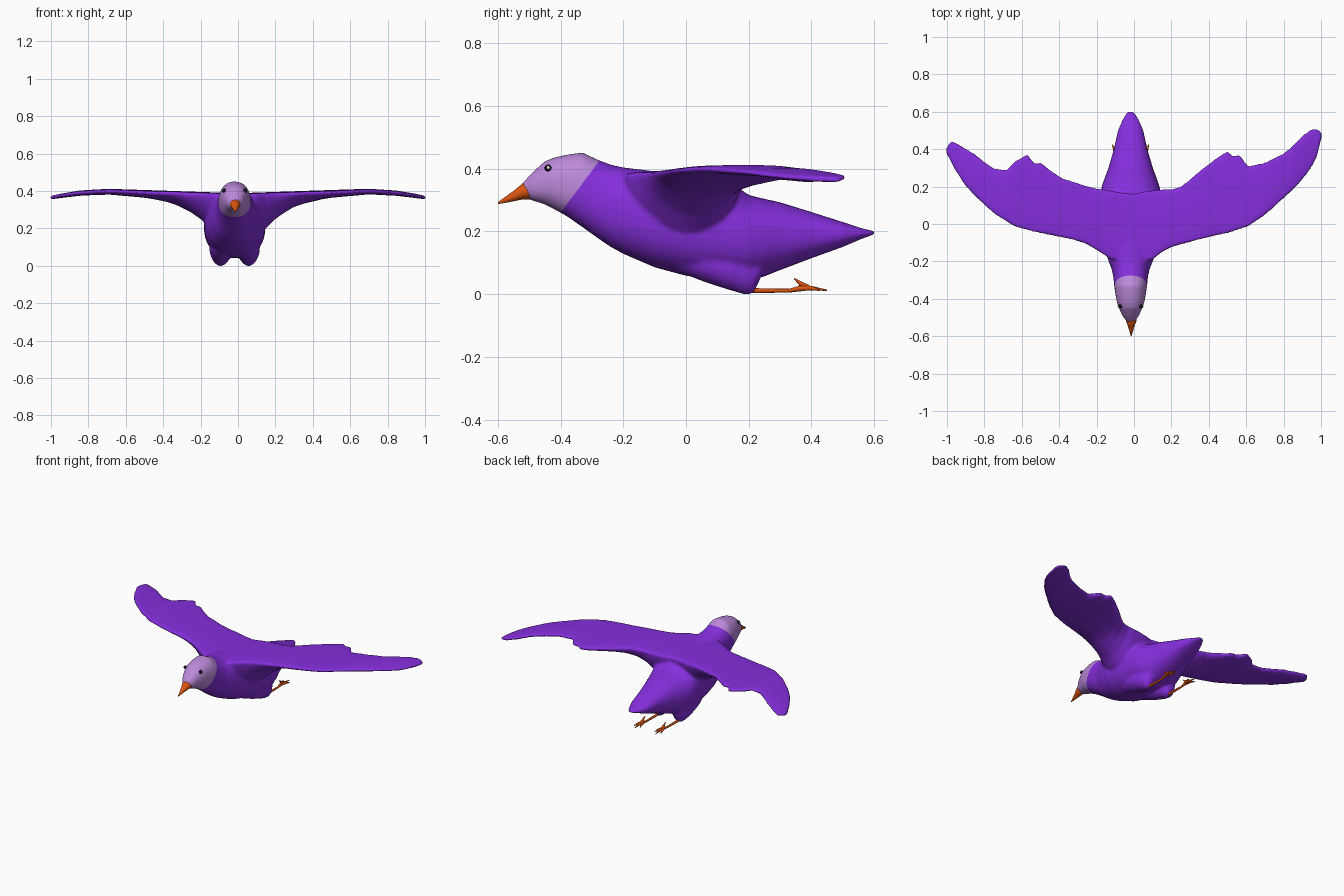
import bpy, bmesh, math
from mathutils import Vector

if "Cube" in bpy.data.objects:
    bpy.data.objects.remove(bpy.data.objects["Cube"])

AXIS = -0.018  # the body sits slightly left of centre


def material(name, rgb):
    m = bpy.data.materials.new(name)
    m.diffuse_color = (*rgb, 1)
    m.use_nodes = True
    m.node_tree.nodes["Principled BSDF"].inputs["Base Color"].default_value = m.diffuse_color
    return m


PURPLE = material("purple_feathers", (0.235, 0.028, 0.72))
LILAC = material("lilac_head", (0.50, 0.25, 0.70))
ORANGE = material("orange_beak", (0.70, 0.09, 0.006))
BLACK = material("black_eye", (0.01, 0.005, 0.015))
WHITE = material("white_glint", (0.85, 0.85, 0.85))


def loft(bm, rings):
    """Skin a list of closed rings and cap both ends."""
    vs = [[bm.verts.new(p) for p in r] for r in rings]
    n = len(vs[0])
    for a, b in zip(vs, vs[1:]):
        for i in range(n):
            j = (i + 1) % n
            bm.faces.new((a[i], a[j], b[j], b[i]))
    bm.faces.new(vs[0][::-1])
    bm.faces.new(vs[-1])


def finish(bm, name, mats):
    bmesh.ops.recalc_face_normals(bm, faces=bm.faces)
    me = bpy.data.meshes.new(name)
    bm.to_mesh(me)
    bm.free()
    ob = bpy.data.objects.new(name, me)
    bpy.context.collection.objects.link(ob)
    for m in mats:
        me.materials.append(m)
    me.shade_smooth()
    return ob


def oval(x, y, top, bottom, half, power=2.0, n=28):
    """Cross-section across the body at a given y."""
    pts = []
    for i in range(n):
        c, s = math.cos(math.tau * i / n), math.sin(math.tau * i / n)
        e = 2 / power
        pts.append((x + half * math.copysign(abs(c) ** e, c), y,
                    (top + bottom) / 2 + (top - bottom) / 2 * math.copysign(abs(s) ** e, s)))
    return pts


def lerp(table, x):
    for (x0, a), (x1, b) in zip(table, table[1:]):
        if x <= x1:
            return a + (b - a) * (x - x0) / (x1 - x0)
    return table[-1][1]


# ---- body: y, top, bottom, half width ----
BODY = [(-.525, .350, .312, .018), (-.49, .388, .298, .045), (-.45, .424, .286, .062),
        (-.42, .436, .270, .073), (-.38, .445, .248, .081), (-.33, .452, .213, .088),
        (-.28, .428, .177, .093), (-.24, .413, .150, .102), (-.20, .404, .128, .118),
        (-.10, .392, .085, .150), (0, .390, .058, .163), (.10, .378, .045, .165),
        (.16, .345, .042, .162), (.20, .316, .044, .155), (.25, .304, .056, .138),
        (.30, .293, .076, .119), (.40, .262, .114, .090), (.50, .230, .150, .068),
        (.56, .210, .176, .043), (.60, .201, .190, .020)]
bm = bmesh.new()
loft(bm, [oval(AXIS, y, t, b, w, 2.25) for y, t, b, w in BODY])

# ---- thigh lobes under the belly ----
for s in (-1, 1):
    loft(bm, [oval(AXIS + s * x, y, t, b, w) for x, y, t, b, w in
              [(.05, -.06, .16, .085, .04), (.065, .06, .17, .038, .065),
               (.073, .14, .16, .012, .062), (.075, .19, .14, -.002, .05),
               (.075, .215, .12, .002, .04), (.075, .24, .12, .055, .03)]])

# ---- wings: span position, leading edge, trailing edge ----
RIGHT = [(0, -.17, .16), (.06, -.20, .175), (.10, -.19, .18), (.15, -.15, .185), (.20, -.125, .185),
         (.25, -.11, .20), (.30, -.098, .24), (.35, -.085, .285), (.45, -.06, .36), (.50, -.05, .39),
         (.53, -.042, .365), (.565, -.03, .372), (.61, -.015, .31), (.70, .045, .33),
         (.80, .135, .38), (.85, .18, .42), (.90, .235, .475), (.95, .30, .51),
         (.98, .36, .51), (1.003, .46, .49)]
LEFT = [(0, -.17, .16), (.08, -.20, .17), (.13, -.185, .18), (.20, -.14, .19), (.26, -.105, .205),
        (.33, -.085, .23), (.38, -.075, .245), (.45, -.06, .29), (.50, -.05, .33), (.53, -.045, .325),
        (.57, -.035, .375), (.64, -.015, .335), (.68, .01, .29), (.75, .055, .30),
        (.80, .10, .335), (.85, .145, .375), (.90, .20, .405), (.95, .275, .435),
        (.98, .33, .445), (1.003, .375, .41)]
TOP = [(0, .388), (.2, .395), (.4, .402), (.7, .412), (.85, .402), (.95, .385), (1.01, .372)]
BOTTOM = [(0, .17), (.1, .17), (.15, .20), (.2, .25), (.25, .285), (.3, .315), (.4, .348),
          (.5, .364), (.7, .382), (.85, .374), (.95, .362), (1.01, .354)]


def wing_ring(side, x, lead, trail, n=32):
    top, bottom = lerp(TOP, x), lerp(BOTTOM, x)
    edge = top - min(.013, (top - bottom) / 2)
    pts = []
    for i in range(n):
        a = math.tau * i / n
        s = math.sin(a)
        z = edge + (top - edge) * s ** .6 if s > 0 else edge - (edge - bottom) * abs(s) ** (1.3 if x < .4 else .8)
        pts.append((side * x, (lead + trail) / 2 + (trail - lead) / 2 * math.cos(a), z))
    return pts


for side, table in ((1, RIGHT), (-1, LEFT)):
    loft(bm, [wing_ring(side, *row) for row in table])
raw = finish(bm, "body_blend", [])

# Fuse body, thighs and wings into one soft skin
rem = raw.modifiers.new("fuse", 'REMESH')
rem.mode = 'VOXEL'
rem.voxel_size = 0.008
smo = raw.modifiers.new("soften", 'SMOOTH')
smo.factor = 0.5
smo.iterations = 5
fused = bpy.data.meshes.new_from_object(raw.evaluated_get(bpy.context.evaluated_depsgraph_get()))
bpy.data.objects.remove(raw)

# Cut the slanted neck line and colour the head in front of it
bm = bmesh.new()
bm.from_mesh(fused)
neck, ahead = Vector((0, -.28, .42)), Vector((0, -.8, .6))
bmesh.ops.bisect_plane(bm, geom=bm.verts[:] + bm.edges[:] + bm.faces[:], plane_co=neck, plane_no=ahead)
for f in bm.faces:
    c = f.calc_center_median()
    f.material_index = int((c - neck).dot(ahead) > 0 and c.y < -.2)
finish(bm, "body_and_wings", [PURPLE, LILAC])

# ---- beak ----
bm = bmesh.new()
loft(bm, [oval(AXIS + .003, y, t, b, w, n=12) for y, t, b, w in
          [(-.495, .352, .302, .030), (-.52, .354, .302, .028), (-.545, .333, .297, .018),
           (-.575, .311, .291, .009), (-.599, .294, .287, .002)]])
finish(bm, "beak", [ORANGE])


# ---- eyes with a small glint ----
def ball(name, loc, r, mat):
    bm = bmesh.new()
    bmesh.ops.create_uvsphere(bm, u_segments=16, v_segments=10, radius=r)
    bmesh.ops.translate(bm, verts=bm.verts, vec=loc)
    finish(bm, name, [mat])


for s, label in ((-1, "left"), (1, "right")):
    ball(label + "_eye", (AXIS + s * .056, -.44, .402), .011, BLACK)
    ball(label + "_eye_glint", (AXIS + s * .064, -.439, .403), .0055, WHITE)


# ---- feet: tapered tubes ----
def tube(name, pts):
    cu = bpy.data.curves.new(name, 'CURVE')
    cu.dimensions = '3D'
    cu.bevel_depth = 1
    cu.bevel_resolution = 2
    cu.use_fill_caps = True
    sp = cu.splines.new('POLY')
    sp.points.add(len(pts) - 1)
    for p, (x, y, z, r) in zip(sp.points, pts):
        p.co = (x, y, z, 1)
        p.radius = r
    cu.materials.append(ORANGE)
    ob = bpy.data.objects.new(name, cu)
    bpy.context.collection.objects.link(ob)


for s, label in ((-1, "left"), (1, "right")):
    x = AXIS + s * .075
    tube(label + "_leg", [(x, .19, .02, .011), (x, .215, .011, .008), (x, .33, .011, .006), (x, .375, .02, .010)])
    tube(label + "_back_toe", [(x, .39, .02, .009), (x, .365, .034, .007), (x, .345, .05, .002)])
    for i, (dx, end) in enumerate(((-.022, .425), (0, .45), (.022, .425))):
        tube(f"{label}_front_toe_{i + 1}", [(x, .36, .018, .009), (x + dx * .6, .40, .019, .007), (x + dx, end, .012, .002)])
